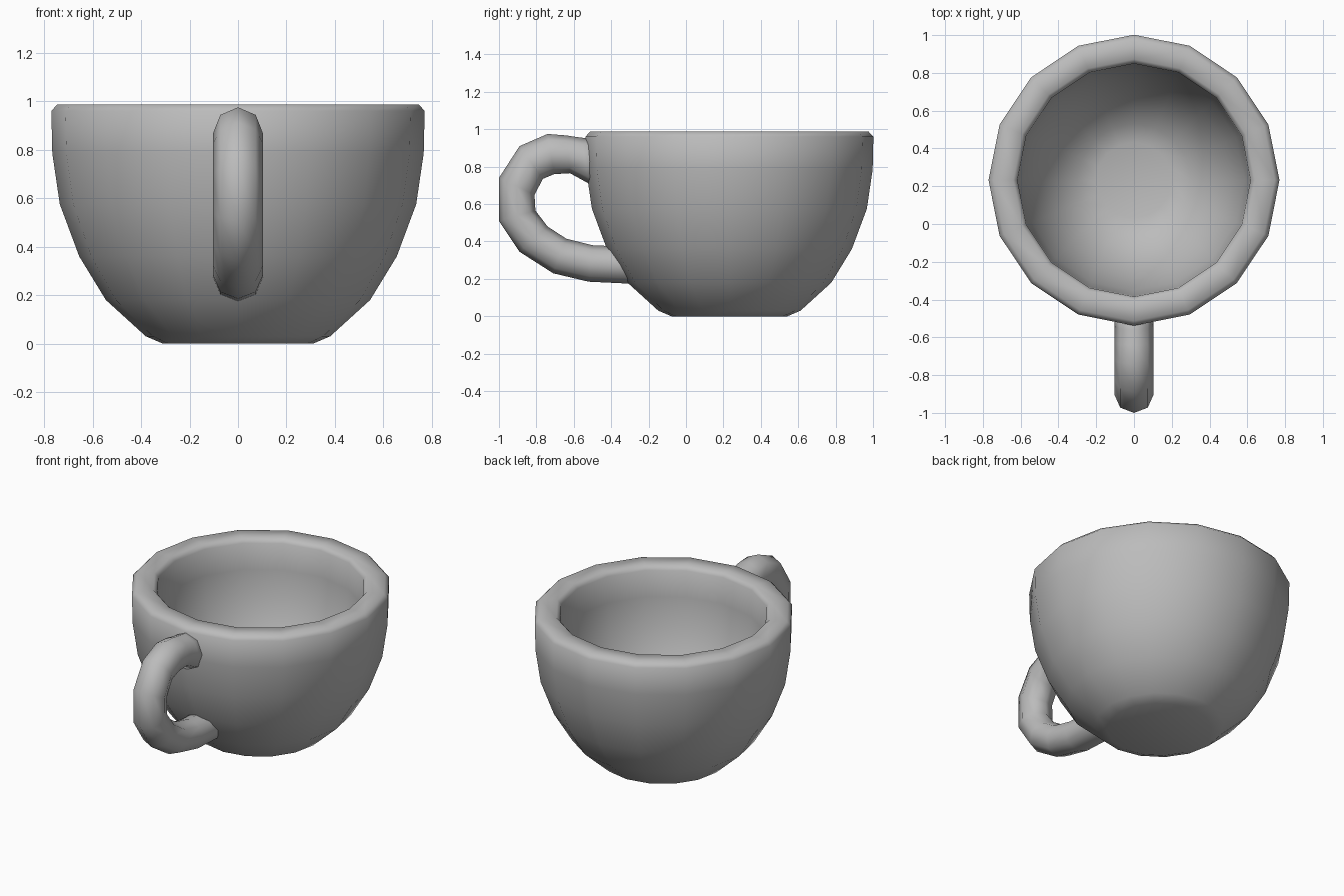
import bpy, bmesh, math
from mathutils import Vector

cube = bpy.data.objects.get("Cube")
if cube:
    bpy.data.objects.remove(cube, do_unlink=True)

glaze = bpy.data.materials.new("grey_glaze")
glaze.use_nodes = True
grey = (0.5, 0.5, 0.5, 1)
glaze.diffuse_color = grey
glaze.node_tree.nodes["Principled BSDF"].inputs["Base Color"].default_value = grey


def finish(name, bm):
    """Turn a bmesh into a smooth-shaded object."""
    bmesh.ops.recalc_face_normals(bm, faces=bm.faces)
    mesh = bpy.data.meshes.new(name)
    bm.to_mesh(mesh)
    bm.free()
    mesh.materials.append(glaze)
    mesh.shade_smooth()
    obj = bpy.data.objects.new(name, mesh)
    bpy.context.collection.objects.link(obj)
    return obj


# Cup bowl: one closed wall profile (radius, height) turned in 16 steps
outer = [(0, 0), (0.31, 0), (0.38, 0.03), (0.545, 0.18), (0.655, 0.36),
         (0.735, 0.575), (0.766, 0.785), (0.77, 0.96), (0.745, 0.987)]
inner = [(0.64, 0.987), (0.617, 0.96), (0.613, 0.79), (0.585, 0.61),
         (0.52, 0.43), (0.43, 0.28), (0.3, 0.16), (0.2, 0.13), (0, 0.13)]
bm = bmesh.new()
verts = [bm.verts.new((r, 0, z)) for r, z in outer + inner]
edges = [bm.edges.new(pair) for pair in zip(verts, verts[1:])]
bmesh.ops.spin(bm, geom=verts + edges, cent=(0, 0, 0), axis=(0, 0, 1),
               angle=math.tau, steps=16, use_merge=True)
bmesh.ops.remove_doubles(bm, verts=bm.verts, dist=0.0005)
bowl = finish("cup_bowl", bm)
bowl.location.y = 0.232

# Handle: eight-sided rings between outer and inner outline points (y, z)
outline = [((-0.45, 0.95), (-0.46, 0.69)), ((-0.56, 0.955), (-0.52, 0.71)),
           ((-0.64, 0.967), (-0.62, 0.765)), ((-0.74, 0.975), (-0.705, 0.76)),
           ((-0.89, 0.91), (-0.765, 0.735)), ((-1.0, 0.74), (-0.81, 0.65)),
           ((-1.0, 0.51), (-0.805, 0.565)), ((-0.89, 0.345), (-0.74, 0.48)),
           ((-0.71, 0.23), (-0.64, 0.415)), ((-0.52, 0.185), (-0.5, 0.38)),
           ((-0.31, 0.175), (-0.39, 0.375)), ((-0.25, 0.18), (-0.27, 0.36))]
bm = bmesh.new()
rings = []
for out, inn in outline:
    a, b = Vector((0, *out)), Vector((0, *inn))
    centre, arm, side = (a + b) / 2, (a - b) / 2, Vector((0.103, 0, 0))
    rings.append([bm.verts.new(centre + arm * math.cos(t) + side * math.sin(t))
                  for t in (k * math.tau / 8 for k in range(8))])
for r, s in zip(rings, rings[1:]):
    for k in range(8):
        n = (k + 1) % 8
        bm.faces.new((r[k], r[n], s[n], s[k]))
bm.faces.new(rings[0])
bm.faces.new(rings[-1])
finish("handle", bm)
